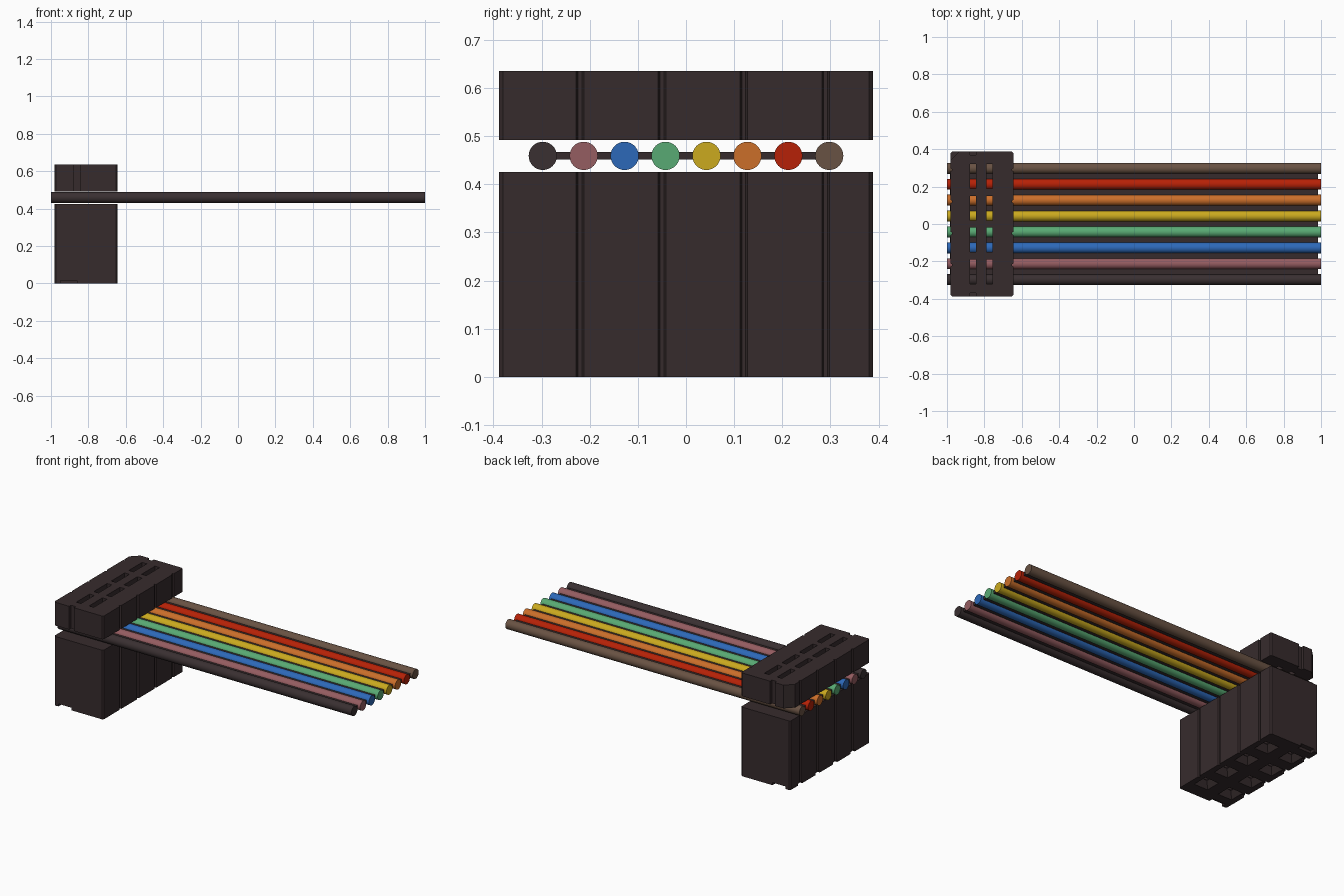
import bpy, bmesh
from mathutils import Matrix

if "Cube" in bpy.data.objects:
    bpy.data.objects.remove(bpy.data.objects["Cube"])


def material(name, rgb):
    m = bpy.data.materials.new(name)
    m.use_nodes = True
    col = (*[c ** 2.2 for c in rgb], 1)
    m.diffuse_color = col
    bsdf = m.node_tree.nodes["Principled BSDF"]
    bsdf.inputs["Base Color"].default_value = col
    bsdf.inputs["Roughness"].default_value = 0.6
    return m


def finish(name, bm, mat):
    bmesh.ops.recalc_face_normals(bm, faces=bm.faces)
    mesh = bpy.data.meshes.new(name)
    bm.to_mesh(mesh)
    bm.free()
    ob = bpy.data.objects.new(name, mesh)
    bpy.context.collection.objects.link(ob)
    if mat:
        mesh.materials.append(mat)
    return ob


def add_box(bm, x0, x1, y0, y1, z0, z1):
    m = Matrix.Translation(((x0 + x1) / 2, (y0 + y1) / 2, (z0 + z1) / 2))
    m = m @ Matrix.Diagonal((x1 - x0, y1 - y0, z1 - z0, 1))
    bmesh.ops.create_cube(bm, size=1, matrix=m)


def carve(ob, bm):
    # subtract the cutter shapes, then discard the cutter
    cutter = finish("cutter", bm, None)
    cutter.hide_render = True
    mod = ob.modifiers.new("carve", "BOOLEAN")
    mod.operation, mod.solver, mod.object = "DIFFERENCE", "EXACT", cutter
    bpy.context.view_layer.objects.active = ob
    bpy.ops.object.modifier_apply(modifier=mod.name)
    bpy.data.objects.remove(cutter)


BACK, FRONT, HALF = -0.98, -0.645, 0.388
PITCH = 0.17
GROOVES = [-0.22 + PITCH * i for i in range(4)]
CELLS = [PITCH * (i - 1.5) for i in range(4)]
ROWS = [(BACK + FRONT) / 2 + s * PITCH / 2 for s in (-1, 1)]


def grooved_block(name, z0, z1, corner, mat):
    # outline with vertical grooves on both long sides, extruded upward
    e = 0.008
    pts = [(FRONT - e, -HALF), (FRONT, e - HALF)]
    for y in GROOVES:
        pts += [(FRONT, y - e), (FRONT - e, y - e / 2),
                (FRONT - e, y + e / 2), (FRONT, y + e)]
    pts += [(FRONT, HALF - e), (FRONT - e, HALF),
            (BACK + corner, HALF), (BACK, HALF - corner)]
    for y in reversed(GROOVES):
        pts += [(BACK, y + e), (BACK + e, y + e / 2),
                (BACK + e, y - e / 2), (BACK, y - e)]
    pts += [(BACK, e - HALF), (BACK + e, -HALF)]
    bm = bmesh.new()
    face = bm.faces.new([bm.verts.new((x, y, z0)) for x, y in pts])
    top = bmesh.ops.extrude_face_region(bm, geom=[face])["geom"]
    bmesh.ops.translate(bm, vec=(0, 0, z1 - z0),
                        verts=[v for v in top if isinstance(v, bmesh.types.BMVert)])
    return finish(name, bm, mat)


black = material("housing black", (0.225, 0.185, 0.19))

# socket housing: tapered pin openings, end recesses, notches between cells
housing = grooved_block("socket_housing", 0, 0.425, 0.008, black)
bm = bmesh.new()
for x in ROWS:
    for y in CELLS:
        add_box(bm, x - 0.022, x + 0.022, y - 0.022, y + 0.022, 0.02, 0.3)
carve(housing, bm)
bm = bmesh.new()
for x in ROWS:
    for y in CELLS:
        bmesh.ops.create_cone(
            bm, cap_ends=True, segments=4, radius1=0.075, radius2=0.035, depth=0.05,
            matrix=Matrix.Translation((x, y, 0.015)) @ Matrix.Rotation(0.7854, 4, "Z"))
for y in GROOVES:
    add_box(bm, BACK - 0.01, BACK + 0.025, y - 0.02, y + 0.02, -0.01, 0.012)
for s in (-1, 1):
    ya, yb = sorted((s * 0.36, s * 0.4))
    add_box(bm, -0.95, -0.86, ya, yb, -0.01, 0.016)
carve(housing, bm)

# clamp lid: two rows of slots and a notch at each end
lid = grooved_block("clamp_lid", 0.492, 0.635, 0.045, black)
bm = bmesh.new()
for x in (-0.86, -0.773):
    for y in CELLS:
        add_box(bm, x - 0.016, x + 0.016, y - 0.065, y + 0.065, 0.45, 0.7)
for s in (-1, 1):
    ya, yb = sorted((s * 0.37, s * 0.4))
    add_box(bm, -0.876, -0.844, ya, yb, 0.45, 0.7)
carve(lid, bm)

# ribbon wires, from the front edge to the back edge
WIRES = [("black", (0.235, 0.2, 0.205)), ("mauve", (0.58, 0.365, 0.38)),
         ("blue", (0.19, 0.41, 0.72)), ("green", (0.35, 0.66, 0.45)),
         ("yellow", (0.79, 0.66, 0.14)), ("orange", (0.79, 0.43, 0.18)),
         ("red", (0.71, 0.15, 0.06)), ("brown", (0.41, 0.325, 0.27))]
for i, (colour, rgb) in enumerate(WIRES):
    bm = bmesh.new()
    bmesh.ops.create_cone(
        bm, cap_ends=True, segments=32, radius1=0.0293, radius2=0.0293, depth=2,
        matrix=Matrix.Translation((0, (i - 3.5) * PITCH / 2, 0.459))
        @ Matrix.Rotation(1.5708, 4, "Y"))
    wire = finish("wire_" + colour, bm, material("wire " + colour, rgb))
    bpy.ops.object.select_all(action="DESELECT")
    wire.select_set(True)
    bpy.context.view_layer.objects.active = wire
    bpy.ops.object.shade_smooth_by_angle()

# thin webbing joining the wires
bm = bmesh.new()
add_box(bm, -0.983, 0.983, -0.297, 0.297, 0.451, 0.467)
finish("ribbon_webbing", bm, black)
